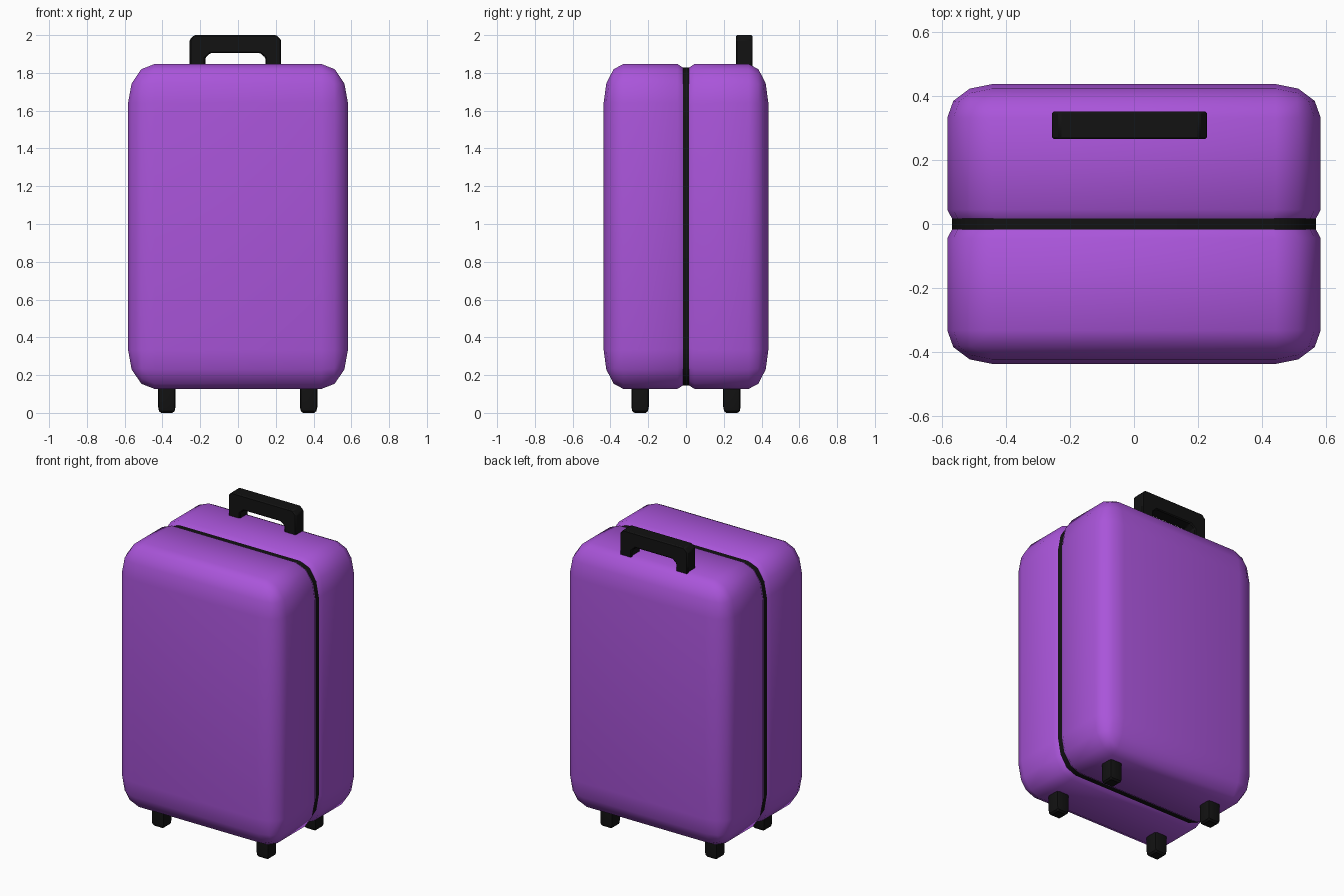
import bpy, bmesh
from mathutils import Vector

if "Cube" in bpy.data.objects:
    bpy.data.objects.remove(bpy.data.objects["Cube"])


def material(name, color):
    m = bpy.data.materials.new(name)
    m.diffuse_color = color
    m.use_nodes = True
    m.node_tree.nodes["Principled BSDF"].inputs["Base Color"].default_value = m.diffuse_color
    return m


PURPLE = material("purple_shell", (0.40, 0.09, 0.70, 1))
BLACK = material("black_plastic", (0.006, 0.006, 0.006, 1))


def rounded_bm(half, bevel, segments):
    """Cube bevelled at unit scale, then stretched to its half sizes."""
    bm = bmesh.new()
    bmesh.ops.create_cube(bm, size=2)
    bmesh.ops.bevel(bm, geom=bm.edges[:], offset=bevel, segments=segments,
                    profile=0.5, affect='EDGES', clamp_overlap=True)
    bmesh.ops.scale(bm, vec=half, verts=bm.verts[:])
    return bm


def finish(bm, name, loc, mat, angle=0.7):
    bmesh.ops.recalc_face_normals(bm, faces=bm.faces[:])
    me = bpy.data.meshes.new(name)
    bm.to_mesh(me)
    bm.free()
    ob = bpy.data.objects.new(name, me)
    bpy.context.collection.objects.link(ob)
    ob.location = loc
    me.materials.append(mat)
    bpy.ops.object.select_all(action='DESELECT')
    ob.select_set(True)
    bpy.context.view_layer.objects.active = ob
    bpy.ops.object.shade_smooth_by_angle(angle=angle)
    return ob


SEAM = 0.017


def case_bm():
    """Rounded case with a shallow groove around the middle."""
    bm = rounded_bm((0.582, 0.436, 0.86), 0.24, 3)
    for y in (-0.045, -SEAM, SEAM, 0.045):
        bmesh.ops.bisect_plane(bm, geom=bm.verts[:] + bm.edges[:] + bm.faces[:],
                               plane_co=(0, y, 0), plane_no=(0, 1, 0))
    for v in bm.verts:
        if abs(v.co.y) < SEAM + 0.005:
            v.co.x *= 0.975
            v.co.z *= 0.979
    return bm


# Two shells and the zip band between them
for name, keep in (("front_shell", lambda y: y < -SEAM),
                   ("back_shell", lambda y: y > SEAM),
                   ("zip_band", lambda y: abs(y) < SEAM)):
    bm = case_bm()
    drop = [f for f in bm.faces if not keep(f.calc_center_median().y)]
    bmesh.ops.delete(bm, geom=drop, context='FACES')
    finish(bm, name, (0, 0, 0.987), BLACK if name == "zip_band" else PURPLE)

# Four feet
for x, side in ((-0.377, "left"), (0.374, "right")):
    for y, end in ((-0.243, "front"), (0.243, "back")):
        finish(rounded_bm((0.046, 0.046, 0.09), 0.35, 2),
               f"{end}_{side}_foot", (x, y, 0.09), BLACK, 0.5)

# Carry handle: arch profile extruded along y
half_arch = [(0.242, 1.81), (0.242, 1.975), (0.218, 2.0)]
inner = [(0.132, 1.905), (0.159, 1.88), (0.159, 1.81)]
outline = (half_arch + [(-x, z) for x, z in reversed(half_arch)]
           + [(-x, z) for x, z in reversed(inner)] + inner)
bm = bmesh.new()
face = bm.faces.new([bm.verts.new((x, -0.043, z)) for x, z in outline])
ext = bmesh.ops.extrude_face_region(bm, geom=[face])
bmesh.ops.translate(bm, vec=Vector((0, 0.086, 0)),
                    verts=[g for g in ext["geom"] if isinstance(g, bmesh.types.BMVert)])
handle = finish(bm, "carry_handle", (-0.014, 0.308, 0), BLACK, 0.5)
bevel = handle.modifiers.new("edge_chamfer", 'BEVEL')
bevel.width = 0.006
bevel.segments = 1
